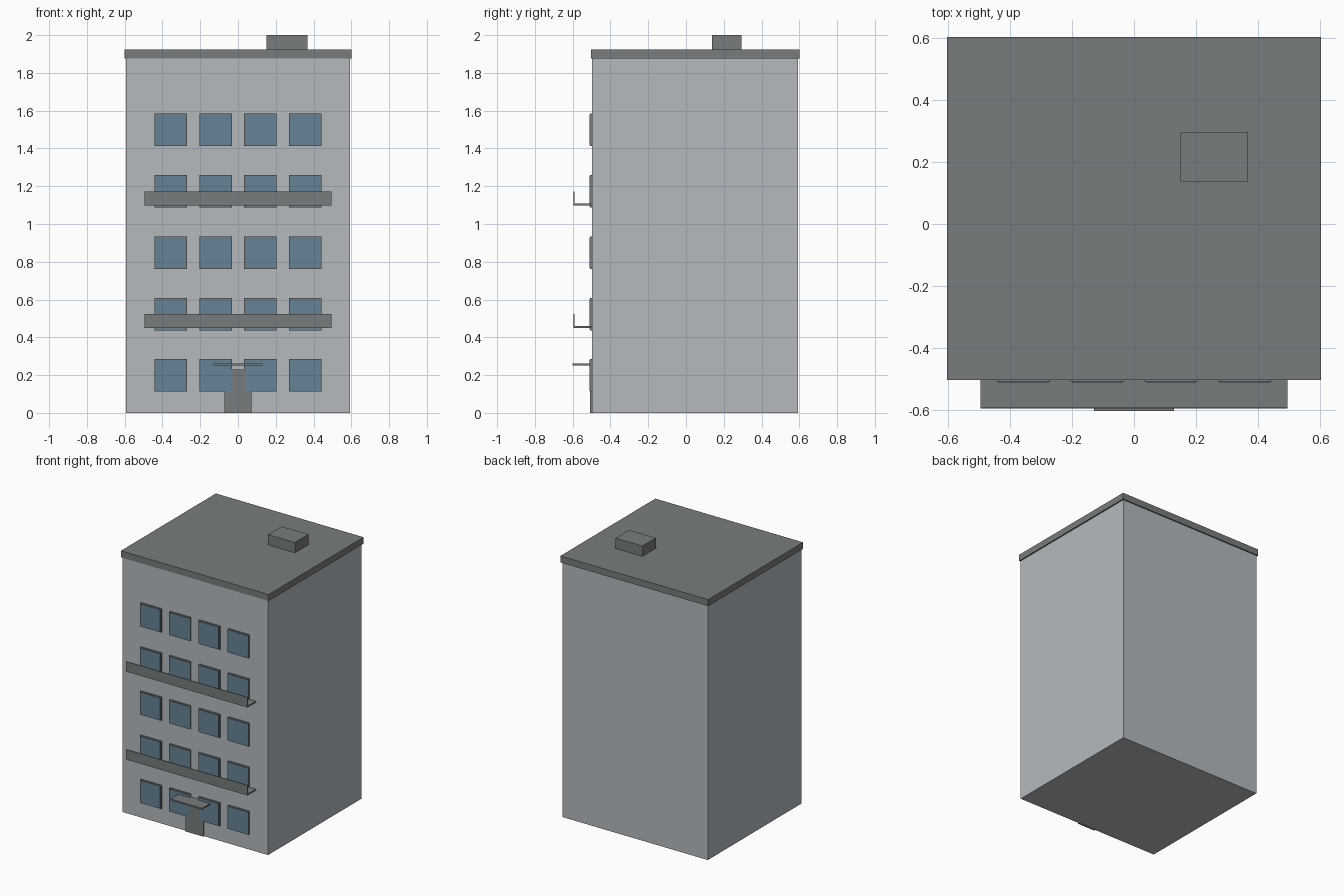
import bpy

cube = bpy.data.objects.get("Cube")
if cube:
    bpy.data.objects.remove(cube, do_unlink=True)


def material(name, color):
    mat = bpy.data.materials.new(name)
    mat.use_nodes = True
    mat.diffuse_color = (*color, 1)
    mat.node_tree.nodes["Principled BSDF"].inputs["Base Color"].default_value = (*color, 1)
    return mat


WALL = material("pale grey wall", (0.46, 0.49, 0.515))
TRIM = material("dark grey trim", (0.188, 0.203, 0.207))
GLASS = material("blue glass", (0.13, 0.225, 0.30))


def box(name, x, y, z, mat):
    """Box spanning the given (low, high) ranges."""
    bpy.ops.mesh.primitive_cube_add(size=1, location=[sum(r) / 2 for r in (x, y, z)])
    obj = bpy.context.object
    obj.name = name
    obj.scale = [r[1] - r[0] for r in (x, y, z)]
    bpy.ops.object.transform_apply(location=False, rotation=False, scale=True)
    obj.data.materials.append(mat)
    return obj


FRONT = -0.497

# Main block, roof slab and rooftop box
box("walls", (-0.593, 0.593), (FRONT, 0.593), (0, 1.88), WALL)
box("roof_slab", (-0.602, 0.602), (-0.503, 0.602), (1.876, 1.924), TRIM)
box("rooftop_box", (0.15, 0.368), (0.137, 0.294), (1.92, 2.0), TRIM)

# Windows: dark frame with a thin glass plate on its front
for floor in range(5):
    for column in range(4):
        x = (column - 1.5) * 0.238
        z = 0.198 + floor * 0.325
        half = 0.086
        box("window_frame", (x - half, x + half), (-0.508, FRONT + 0.01),
            (z - half, z + half), TRIM)
        half = 0.081
        box("window_glass", (x - half, x + half), (-0.511, -0.507),
            (z - half, z + half), GLASS)

# Balconies: floor slab with a front parapet
for z in (0.45, 1.098):
    box("balcony_floor", (-0.495, 0.495), (-0.594, FRONT + 0.01), (z, z + 0.01), TRIM)
    box("balcony_parapet", (-0.495, 0.495), (-0.595, -0.589), (z, z + 0.074), TRIM)

# Entrance door and canopy
box("door", (-0.072, 0.072), (-0.507, FRONT + 0.01), (0, 0.23), TRIM)
box("door_canopy", (-0.129, 0.129), (-0.602, FRONT + 0.01), (0.25, 0.261), TRIM)
